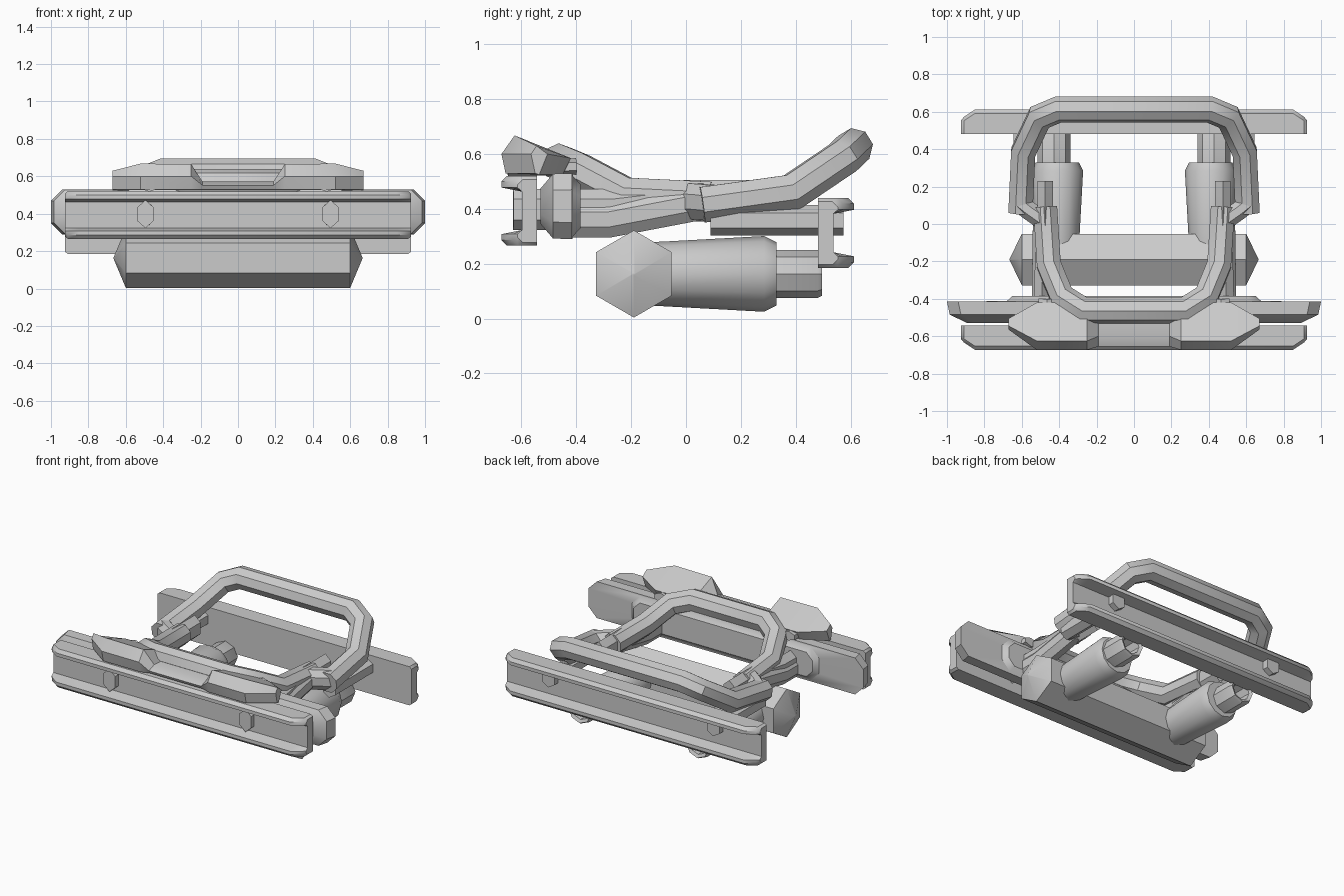
import bpy, bmesh, math
from mathutils import Vector as V

if "Cube" in bpy.data.objects:
    bpy.data.objects.remove(bpy.data.objects["Cube"])


def loft(name, rings, cap=True):
    """Skin a list of equal-length point rings, capping both ends."""
    bm = bmesh.new()
    vr = [[bm.verts.new(p) for p in r] for r in rings]
    n = len(vr[0])
    for a, b in zip(vr, vr[1:]):
        for i in range(n):
            j = (i + 1) % n
            bm.faces.new((a[i], a[j], b[j], b[i]))
    if cap:
        bm.faces.new(vr[0])
        bm.faces.new(vr[-1])
    bmesh.ops.remove_doubles(bm, verts=bm.verts, dist=1e-5)
    bmesh.ops.recalc_face_normals(bm, faces=bm.faces)
    me = bpy.data.meshes.new(name)
    bm.to_mesh(me)
    bm.free()
    ob = bpy.data.objects.new(name, me)
    bpy.context.collection.objects.link(ob)
    bpy.ops.object.select_all(action='DESELECT')
    ob.select_set(True)
    bpy.context.view_layer.objects.active = ob
    bpy.ops.object.shade_smooth_by_angle(angle=math.radians(35))
    return ob


def tube(name, pts, ra, rb=None, sides=8):
    """Mitred pipe along a path; ra is the sideways radius, rb the other one."""
    pts = [V(p) for p in pts]
    rb = rb or ra
    d = (pts[1] - pts[0]).normalized()
    u = d.cross(V((0, 0, 1))).normalized()
    w = u.cross(d)
    k = 1 / math.cos(math.pi / sides)
    ring = []
    for i in range(sides):
        a = math.tau * (i + .5) / sides
        ring.append(pts[0] + u * ra * k * math.cos(a) + w * rb * k * math.sin(a))
    rings = [ring]
    for i in range(1, len(pts)):
        d = (pts[i] - pts[i - 1]).normalized()
        t = d
        if i < len(pts) - 1:
            t = (d + (pts[i + 1] - pts[i]).normalized()).normalized()
        rings.append([v + d * ((pts[i] - v).dot(t) / d.dot(t)) for v in rings[-1]])
    return loft(name, rings)


def turned_y(name, profile, cx, cz, sides):
    """Round part along y from (y, radius) pairs."""
    return loft(name, [[(cx + r * math.cos(math.tau * i / sides), y,
                         cz + r * math.sin(math.tau * i / sides))
                        for i in range(sides)] for y, r in profile])


def mirrored(half):
    return half + [(-x, y, z) for x, y, z in reversed(half)]


# C-channel rails, open to the outside, with flanges cut back at the ends
def rail(name, y0, sgn, zc):
    rings = []
    for x, d, h in ((-.925, .072, .115), (-.91, .09, .127), (-.85, .13, .127),
                    (.85, .13, .127), (.91, .09, .127), (.925, .072, .115)):
        prof = [(0, -h), (d - .02, -h), (d, -h + .02), (d, -.085), (.055, -.07),
                (.055, .07), (d, .085), (d, h - .02), (d - .02, h), (0, h)]
        rings.append([(x, y0 + sgn * a, zc + b) for a, b in prof])
    loft(name, rings)


rail("front_rail", -.543, -1, .393)
rail("rear_rail", .482, 1, .312)


# Wide bumper beam with octagonal outline
rings = []
for y, hx, hz in ((-.53, .89, .065), (-.485, .985, .118), (-.415, 1.0, .12), (-.412, .68, .11), (-.385, .65, .08)):
    c = min(.06, hz * .55)
    rings.append([(sx * x, y, .41 + sz * z) for sx, sz, x, z in (
        (1, -1, hx - c, hz), (1, -1, hx, hz - c), (1, 1, hx, hz - c), (1, 1, hx - c, hz),
        (-1, 1, hx - c, hz), (-1, 1, hx, hz - c), (-1, -1, hx, hz - c), (-1, -1, hx - c, hz))])
loft("bumper_beam", rings)

# Upper front guard: raised wings and a dropped centre
# station: x, front y, peak y, back y, peak z, back z
half = [(.67, -.565, -.545, -.505, .63, .60), (.52, -.673, -.625, -.42, .668, .585),
        (.25, -.673, -.625, -.42, .665, .585), (.19, -.655, -.60, -.44, .572, .56)]
stations = half + [(-s[0],) + s[1:] for s in reversed(half)]
loft("upper_guard", [[(x, f + .015, .53), (x, f, min(.6, pz - .02)), (x, p, pz),
                      (x, b, bz), (x, b - .03, .525)]
                     for x, f, p, b, pz, bz in stations])

# Front U-shaped bar and rear raised hoop
tube("front_bar", mirrored([(.475, .09, .435), (.455, -.22, .45), (.385, -.39, .54), (.27, -.462, .57)]), .064)
tube("rear_hoop", mirrored([(.607, .06, .415), (.592, .385, .46), (.505, .57, .585), (.405, .612, .625)]), .065)

# Transverse muffler with pointed ends
rings = []
for x, r in ((-.665, .004), (-.6, .159), (.6, .159), (.665, .004)):
    rings.append([(x, -.19 + r * math.sin(math.tau * i / 6), .163 + r * math.cos(math.tau * i / 6))
                  for i in range(6)])
loft("muffler", rings)

for s, side in ((1, "right"), (-1, "left")):
    # Silencer can and hollow tail pipe
    turned_y("silencer_" + side, [(-.16, .115), (-.08, .118), (.285, .138), (.33, .115)], s * .41, .163, 12)
    turned_y("tail_pipe_" + side, [(.3, .088), (.48, .088), (.495, .08), (.485, .06), (.34, .055)], s * .428, .163, 8)
    # Support arms that pass through the rails
    tube("front_arm_" + side, [(s * .495, -.63, .398), (s * .49, -.27, .398), (s * .475, 0, .43), (s * .475, .23, .43)],
         .042, .065, 6)
    tube("rear_arm_" + side, [(s * .6, .09, .358), (s * .6, .575, .358)], .045, .048, 6)
    tube("upper_peg_" + side, [(s * .475, -.65, .548), (s * .465, -.40, .555)], .045, .026, 6)
    # Inner strut and the joint between bar and hoop
    tube("inner_strut_" + side, [(s * .495, -.43, .362), (s * .495, -.28, .362), (s * .49, .05, .425)], .05, .066)
    tube("bar_joint_" + side, [(s * .46, .0, .43), (s * .56, .07, .425), (s * .61, .11, .42)], .05, .065)
